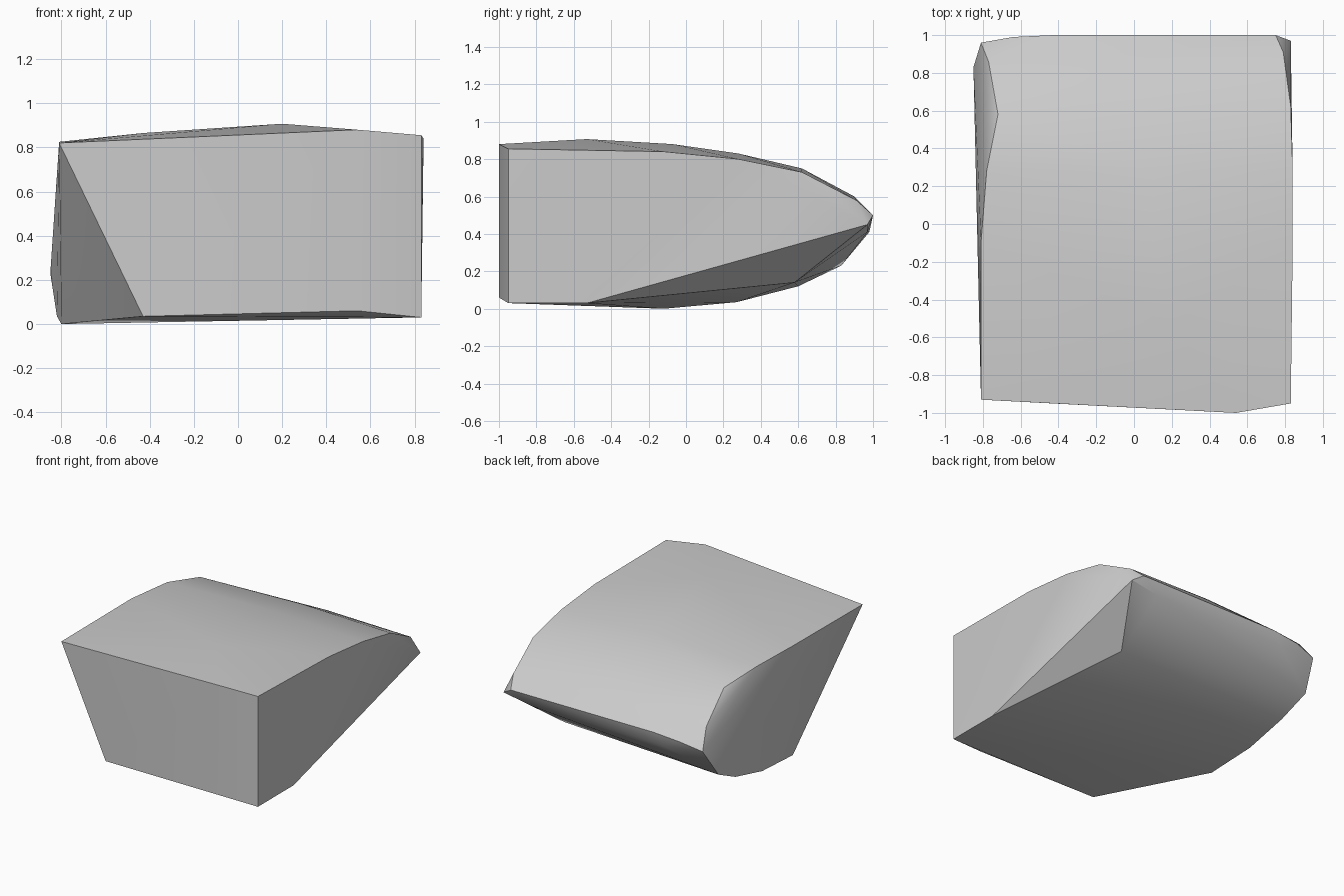
import bpy
import bmesh
import math
from mathutils import Vector

# Remove the default object
default_object = bpy.data.objects.get("Cube")
if default_object:
    bpy.data.objects.remove(default_object, do_unlink=True)


def make_material(name, colour):
    """One plain flat colour, shown in the viewport and in renders."""
    material = bpy.data.materials.new(name)
    material.use_nodes = True
    material.diffuse_color = colour
    material.node_tree.nodes["Principled BSDF"].inputs["Base Color"].default_value = colour
    return material


def make_hull(name, outlines, material):
    """Wrap one convex skin around all of the guide outlines."""
    mesh = bpy.data.meshes.new(name)
    bm = bmesh.new()
    for outline in outlines:
        for point in outline:
            bm.verts.new(Vector(point))
    hull = bmesh.ops.convex_hull(bm, input=bm.verts[:])
    inner = {v for v in hull["geom_interior"] if isinstance(v, bmesh.types.BMVert)}
    loose = inner | {v for v in bm.verts if not v.link_faces}
    bmesh.ops.delete(bm, geom=list(loose), context="VERTS")
    bmesh.ops.recalc_face_normals(bm, faces=bm.faces[:])
    bm.to_mesh(mesh)
    bm.free()
    mesh.materials.append(material)
    block = bpy.data.objects.new(name, mesh)
    bpy.context.scene.collection.objects.link(block)
    return block


# Front face, slightly bowed along one upright edge
front_outline = [
    (-.81, -.93, .82), (-.43, -.95, .035), (.54, -1, .06),
    (.54, -1, .88), (.83, -.95, .855), (.83, -.95, .03),
]
# Curved top edge on the right-hand end and the middle of the roof
roof_edge = [(.84, -.12, .84), (.84, .28, .8), (.83, .62, .73), (.79, .91, .58)]
roof_ridge = [(.2, -.53, .907), (.1, -.07, .88), (.1, .28, .83), (.1, .62, .75), (.1, .9, .6)]
roof_far_edge = [(-.43, -.53, .865), (-.81, -.1, .825), (-.78, .28, .81), (-.72, .58, .75), (-.77, .86, .58)]
# Rounded nose at the back
nose = [
    (-.81, .96, .44), (-.64, .99, .48), (-.43, 1, .5), (.75, 1, .5),
    (.83, .97, .45), (-.5, .98, .41), (.6, .97, .41),
]
# Underside sweeping up to the nose, with a clipped corner
underside = [
    (-.8, -.12, 0), (-.82, .27, .035), (-.83, .6, .12),
    (-.85, .83, .23), (.83, -.53, .03), (.6, .58, .14),
]

stone_grey = make_material("stone grey", (.6, .6, .6, 1))
outlines = [front_outline, roof_edge, roof_ridge, roof_far_edge, nose, underside]
wedge_block = make_hull("wedge_block", outlines, stone_grey)

# Soft curved surfaces with crisp outer edges
bpy.ops.object.select_all(action="DESELECT")
wedge_block.select_set(True)
bpy.context.view_layer.objects.active = wedge_block
bpy.ops.object.shade_smooth_by_angle(angle=math.radians(30))
